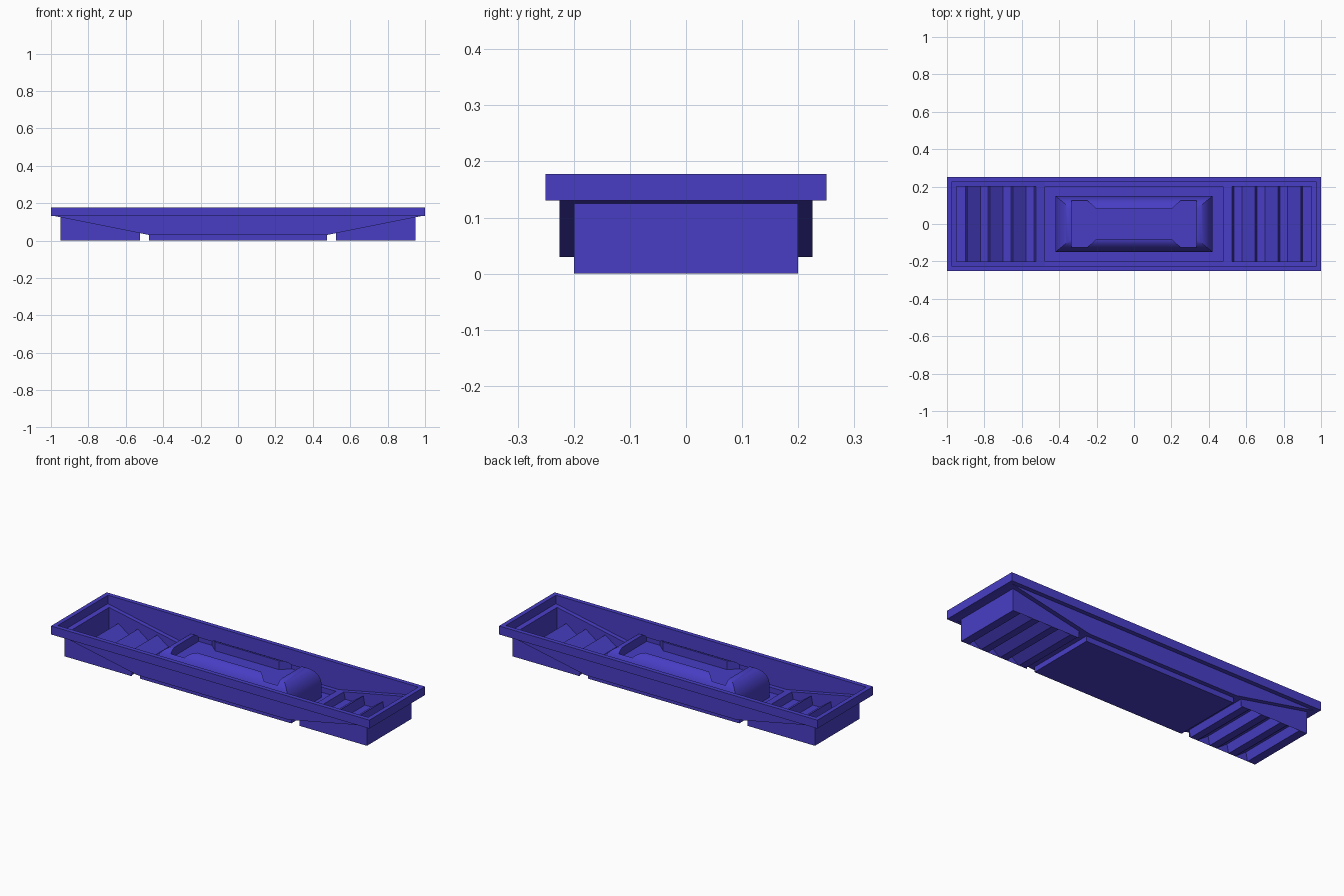
import bpy, bmesh, math

if "Cube" in bpy.data.objects:
    bpy.data.objects.remove(bpy.data.objects["Cube"])

mat = bpy.data.materials.new("blue_violet")
mat.diffuse_color = (0.065, 0.048, 0.56, 1)
mat.use_nodes = True
mat.node_tree.nodes["Principled BSDF"].inputs["Base Color"].default_value = mat.diffuse_color


def make(name, faces):
    """Build an object from a list of point loops."""
    bm = bmesh.new()
    for loop in faces:
        bm.faces.new([bm.verts.new(p) for p in loop])
    bmesh.ops.remove_doubles(bm, verts=bm.verts, dist=1e-5)
    bmesh.ops.recalc_face_normals(bm, faces=bm.faces)
    me = bpy.data.meshes.new(name)
    bm.to_mesh(me)
    bm.free()
    ob = bpy.data.objects.new(name, me)
    me.materials.append(mat)
    bpy.context.collection.objects.link(ob)
    return ob


def rect(x, y, z):
    return [(-x, -y, z), (x, -y, z), (x, y, z), (-x, y, z)]


def loft(rings, closed=False):
    n = len(rings[0])
    pairs = list(zip(rings, rings[1:]))
    if closed:
        pairs.append((rings[-1], rings[0]))
    return [[a[i], a[(i + 1) % n], b[(i + 1) % n], b[i]]
            for a, b in pairs for i in range(n)]


def sweep(profile, y0, y1):
    """Stretch an x-z line across y."""
    return [[(a[0], y0, a[1]), (b[0], y0, b[1]), (b[0], y1, b[1]), (a[0], y1, a[1])]
            for a, b in zip(profile, profile[1:])]


def plate(profile, y):
    return [(x, y, z) for x, z in profile]


# rim frame
TOP, LIP = 0.178, 0.13
make("rim", loft([rect(1, .25, LIP), rect(1, .25, TOP),
                  rect(.975, .225, TOP), rect(.975, .225, LIP)], closed=True))


# hull: sheet walls and sloping ledges around the pockets
def slope(x):
    return .03 + .1 * max(0, abs(x) - .475) / .5


keys = [-.975, -.95, -.525, -.475, .475, .525, .95, .975]
line = [(x, slope(x)) for x in keys]
hull = []
for s in (-1, 1):
    hull.append(plate(line, s * .225))
    hull += sweep(line, s * .2, s * .225)
for i in (0, 2, 4, 6):
    hull += sweep(line[i:i + 2], -.2, .2)
make("hull", hull)

# centre pocket
make("centre_pocket", loft([rect(.475, .2, .03), rect(.475, .2, 0)]) + [rect(.475, .2, 0)])

# end pockets with sawtooth ribbed floors
RIB = .05
for side, label in ((-1, "left"), (1, "right")):
    prof = [(.525, slope(.525)), (.534, 0)]
    for k in range(3):
        x = .577 + k * .1225
        prof += [(x, 0), (x + .07, RIB), (x + .08, 0)]
    prof += [(.95, 0), (.95, slope(.95))]
    prof = [(side * x, z) for x, z in prof]
    wall = [(side * x, z) for x, z in
            ((.525, 0), (.95, 0), (.95, slope(.95)), (.525, slope(.525)))]
    make(label + "_ribbed_pocket",
         sweep(prof, -.2, .2) + [plate(wall, -.2), plate(wall, .2)])

# rounded pod in the centre
rings = [rect(.42, .15, 0)]
for i in range(13):
    a = math.radians(90 * i / 12)
    rings.append(rect(.335 + .085 * math.cos(a), .08 + .07 * math.cos(a),
                      .07 + .105 * math.sin(a)))
pod = make("centre_pod", [rings[0], rings[-1]] + loft(rings))

# waisted recess cut into the pod
quarter = [(.335, .125), (.25, .125), (.2, .08)]
outline = quarter + [(-x, y) for x, y in reversed(quarter)]
outline += [(-x, -y) for x, y in quarter] + [(x, -y) for x, y in reversed(quarter)]
low, high = ([(x, y, z) for x, y in outline] for z in (.125, .3))
cutter = make("recess_cutter", [low, high] + loft([low, high]))
cutter.hide_render = True
mod = pod.modifiers.new("recess", 'BOOLEAN')
mod.operation = 'DIFFERENCE'
mod.solver = 'EXACT'
mod.object = cutter
bpy.context.view_layer.objects.active = pod
for ob in bpy.context.selected_objects:
    ob.select_set(False)
pod.select_set(True)
bpy.ops.object.modifier_apply(modifier=mod.name)
bpy.data.objects.remove(cutter)
bpy.ops.object.shade_smooth_by_angle(angle=math.radians(30))
